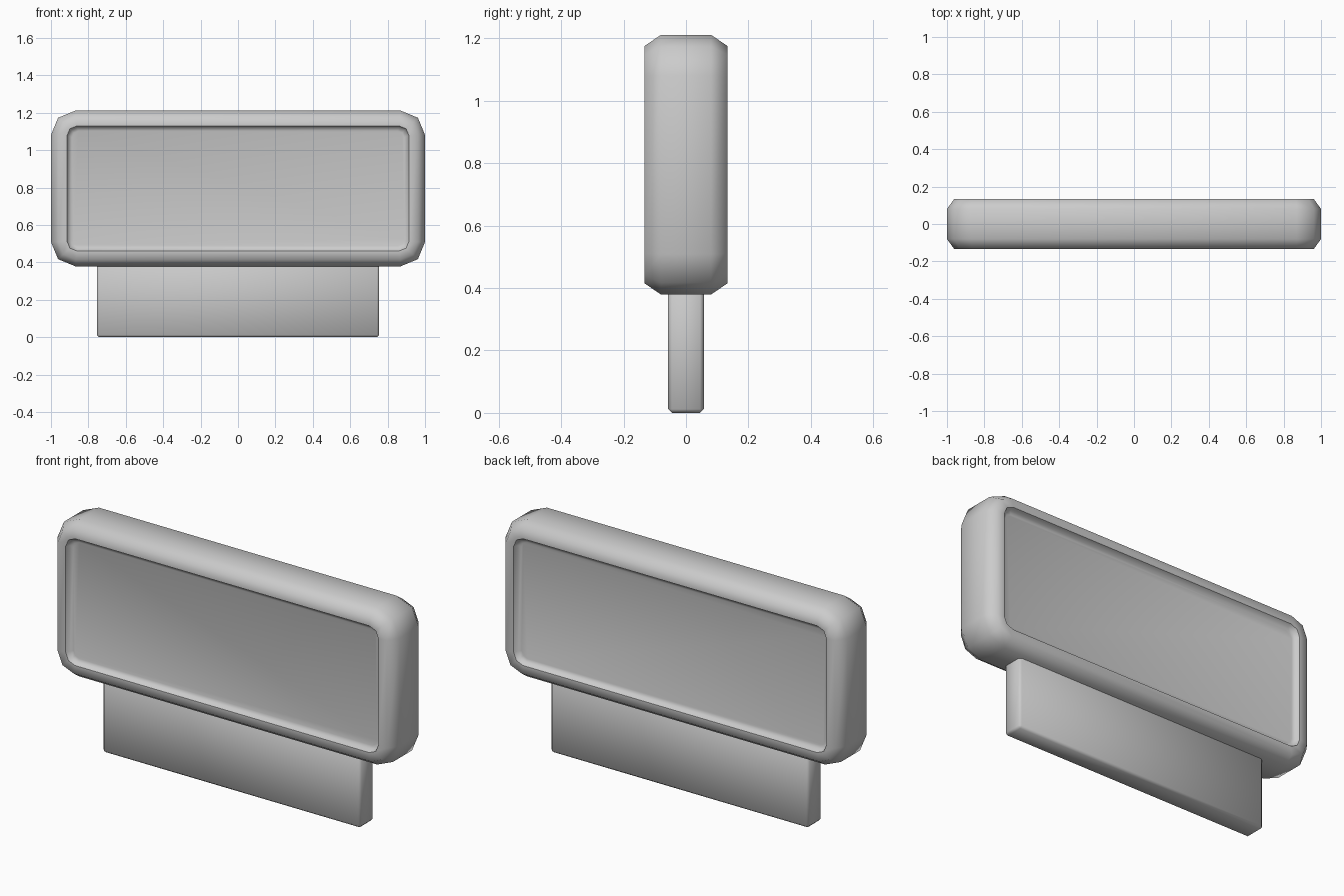
import bpy, bmesh, math

if "Cube" in bpy.data.objects:
    bpy.data.objects.remove(bpy.data.objects["Cube"])


def rounded_rect(hw, hh, r, seg=3):
    """Outline points in x/z of a rectangle with faceted round corners."""
    pts = []
    for k, (sx, sz) in enumerate([(1, 1), (-1, 1), (-1, -1), (1, -1)]):
        for i in range(seg):
            a = math.pi / 2 * (k + i / (seg - 1))
            pts.append((sx * (hw - r) + r * math.cos(a), sz * (hh - r) + r * math.sin(a)))
    return pts


def loft(name, rings, zc, angle):
    """Skin (half width, half height, radius, y) rings and cap both ends."""
    bm = bmesh.new()
    loops = [[bm.verts.new((x, y, z + zc)) for x, z in rounded_rect(hw, hh, r)]
             for hw, hh, r, y in rings]
    n = len(loops[0])
    for a, b in zip(loops, loops[1:]):
        for i in range(n):
            j = (i + 1) % n
            bm.faces.new((a[i], a[j], b[j], b[i]))
    bm.faces.new(loops[0])
    bm.faces.new(loops[-1])
    bmesh.ops.recalc_face_normals(bm, faces=bm.faces)
    return finish(name, bm, angle)


def finish(name, bm, angle):
    me = bpy.data.meshes.new(name)
    bm.to_mesh(me)
    bm.free()
    ob = bpy.data.objects.new(name, me)
    bpy.context.collection.objects.link(ob)
    bpy.ops.object.select_all(action='DESELECT')
    ob.select_set(True)
    bpy.context.view_layer.objects.active = ob
    bpy.ops.object.shade_smooth_by_angle(angle=math.radians(angle))
    return ob


# Sign body: chamfered frame with a shallow recessed panel on both faces
half = [
    (0.888, 0.308, 0.035, 0.106),
    (0.905, 0.325, 0.045, 0.112),
    (0.915, 0.335, 0.055, 0.133),
    (0.962, 0.380, 0.095, 0.133),
    (1.000, 0.416, 0.130, 0.080),
]
rings = [(w, h, r, -y) for w, h, r, y in half] + half[::-1]
loft("sign_body", rings, 0.795, 62)

# Base slab: plain block with small chamfers, let into the body
bm = bmesh.new()
bmesh.ops.create_cube(bm, size=1)
bmesh.ops.scale(bm, vec=(1.51, 0.114, 0.43), verts=bm.verts)
bmesh.ops.translate(bm, vec=(0, 0, 0.215), verts=bm.verts)
bmesh.ops.bevel(bm, geom=list(bm.edges), offset=0.012, segments=1, affect='EDGES')
finish("base_slab", bm, 50)
